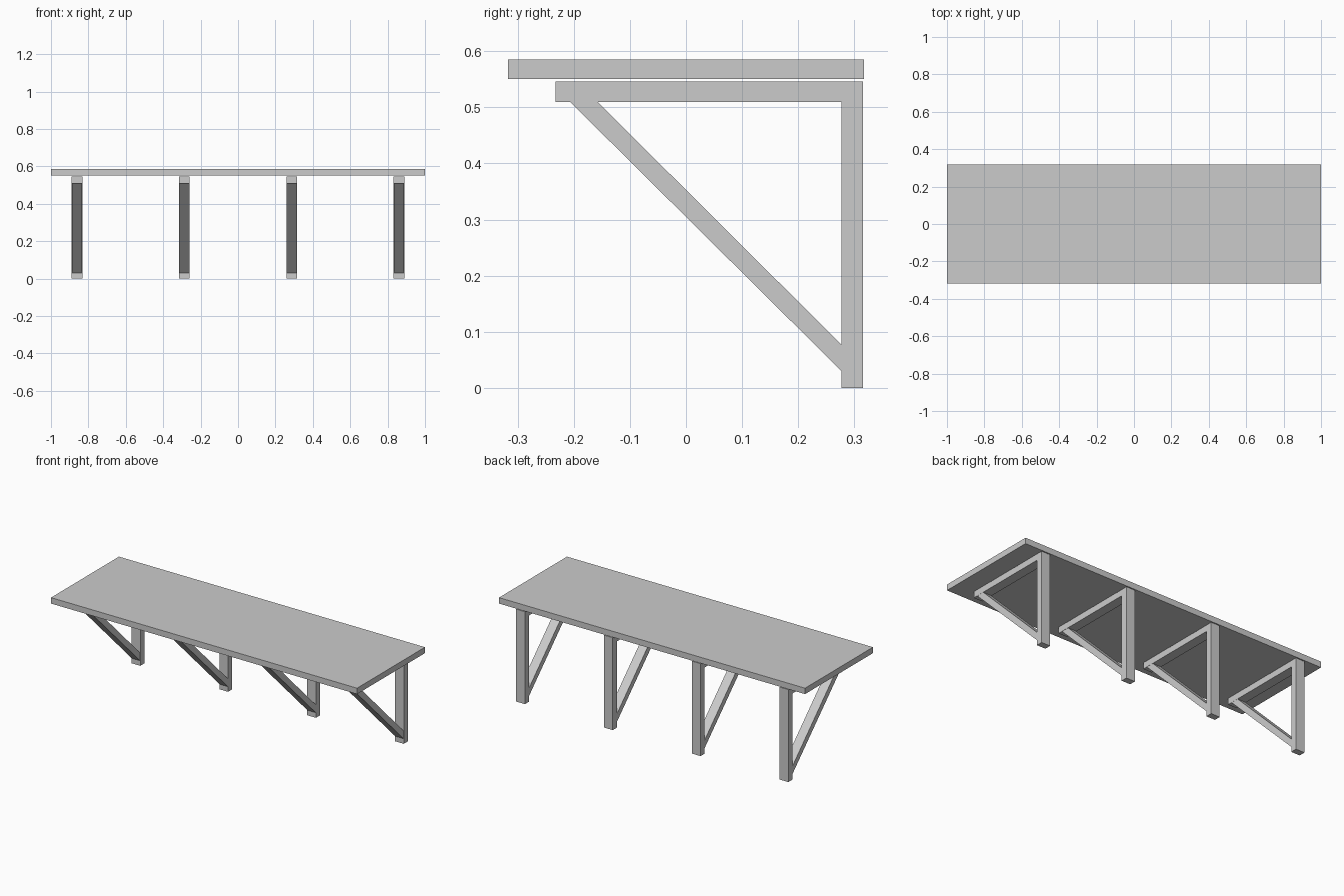
import bpy, bmesh

if "Cube" in bpy.data.objects:
    bpy.data.objects.remove(bpy.data.objects["Cube"])


def prism(name, profile, x, width):
    """Extrude a (y, z) profile along x, centred on x."""
    bm = bmesh.new()
    face = bm.faces.new([bm.verts.new((x - width / 2, y, z)) for y, z in profile])
    ext = bmesh.ops.extrude_face_region(bm, geom=[face])
    moved = [v for v in ext["geom"] if isinstance(v, bmesh.types.BMVert)]
    bmesh.ops.translate(bm, verts=moved, vec=(width, 0, 0))
    bmesh.ops.recalc_face_normals(bm, faces=bm.faces)
    mesh = bpy.data.meshes.new(name)
    bm.to_mesh(mesh)
    bm.free()
    obj = bpy.data.objects.new(name, mesh)
    bpy.context.collection.objects.link(obj)
    return obj


def rect(y0, y1, z0, z1):
    return [(y0, z0), (y1, z0), (y1, z1), (y0, z1)]


# Shelf board, floating just above the brackets
prism("shelf_board", rect(-0.317, 0.317, 0.55, 0.585), 0, 2.0)

# Bracket side profiles
POST_FRONT, BACK, ARM_LOW, ARM_TOP = 0.277, 0.315, 0.509, 0.546
post = rect(POST_FRONT, BACK, 0, ARM_TOP)
arm = rect(-0.233, POST_FRONT, ARM_LOW, ARM_TOP)
brace = [(-0.206, ARM_LOW), (POST_FRONT, 0.03), (POST_FRONT, 0.077), (-0.157, ARM_LOW)]

# Four evenly spaced brackets: wall post, arm and diagonal brace
for i in range(4):
    x = -0.861 + i * 0.574
    prism(f"wall_post_{i + 1}", post, x, 0.057)
    prism(f"support_arm_{i + 1}", arm, x, 0.057)
    prism(f"diagonal_brace_{i + 1}", brace, x, 0.055)
